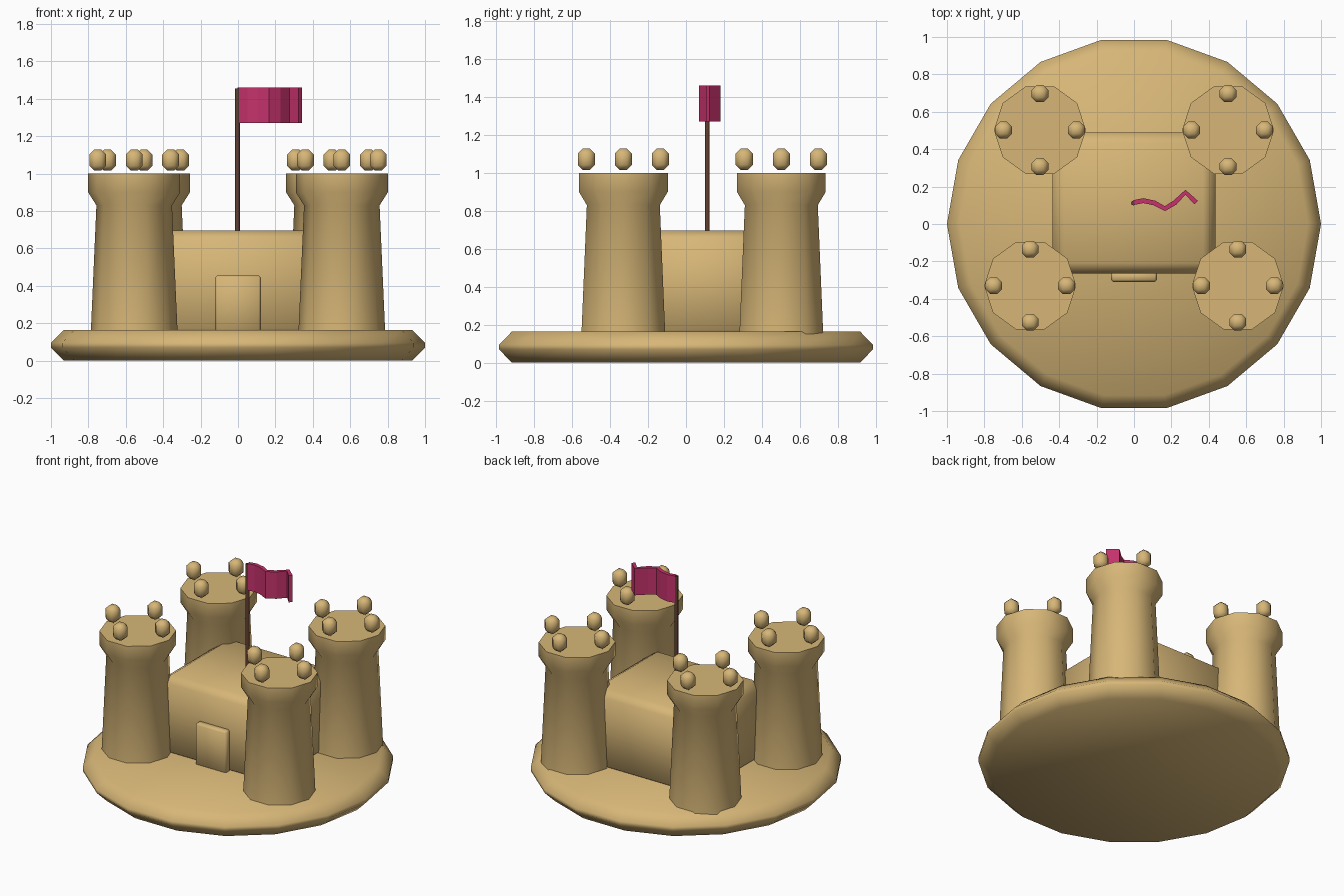
import bpy, bmesh, math
from mathutils import Vector

if "Cube" in bpy.data.objects:
    bpy.data.objects.remove(bpy.data.objects["Cube"])


def material(name, colour):
    m = bpy.data.materials.new(name)
    m.diffuse_color = (*colour, 1)
    m.use_nodes = True
    m.node_tree.nodes["Principled BSDF"].inputs["Base Color"].default_value = m.diffuse_color
    return m


SAND = material("sand", (0.68, 0.47, 0.185))
WOOD = material("dark wood", (0.12, 0.05, 0.03))
PINK = material("flag pink", (0.56, 0.032, 0.15))


def finish(bm, name, mat, smooth=50):
    bmesh.ops.recalc_face_normals(bm, faces=bm.faces[:])
    mesh = bpy.data.meshes.new(name)
    bm.to_mesh(mesh)
    bm.free()
    mesh.materials.append(mat)
    ob = bpy.data.objects.new(name, mesh)
    bpy.context.collection.objects.link(ob)
    if smooth:
        bpy.ops.object.select_all(action='DESELECT')
        ob.select_set(True)
        bpy.context.view_layer.objects.active = ob
        bpy.ops.object.shade_smooth_by_angle(angle=math.radians(smooth))
    return ob


def turned(name, profile, sides, centre, mat):
    """Stack of rings from (radius, z) pairs, capped at both ends."""
    bm = bmesh.new()
    rings = []
    for r, z in profile:
        rings.append([bm.verts.new((centre[0] + r * math.cos(math.tau * i / sides),
                                    centre[1] + r * math.sin(math.tau * i / sides), z))
                      for i in range(sides)])
    for a, b in zip(rings, rings[1:]):
        for i in range(sides):
            j = (i + 1) % sides
            bm.faces.new((a[i], a[j], b[j], b[i]))
    bm.faces.new(rings[0])
    bm.faces.new(rings[-1])
    return finish(bm, name, mat)


def soft_box(name, low, high, bevel, mat, relative=False):
    """Box with chamfered edges; a relative chamfer stretches with the box."""
    low, high = Vector(low), Vector(high)
    size, mid = high - low, (low + high) / 2
    bm = bmesh.new()
    bmesh.ops.create_cube(bm, size=1)
    if not relative:
        bmesh.ops.scale(bm, vec=size, verts=bm.verts[:])
    bmesh.ops.bevel(bm, geom=bm.edges[:], offset=bevel, segments=1,
                    profile=0.5, affect='EDGES')
    if relative:
        bmesh.ops.scale(bm, vec=size, verts=bm.verts[:])
    bmesh.ops.translate(bm, vec=mid, verts=bm.verts[:])
    return finish(bm, name, mat)


# Round sand base
turned("base", [(0.93, 0), (1, 0.07), (1, 0.095), (0.93, 0.165)], 18, (0, 0), SAND)

# Central keep and door
soft_box("keep", (-0.435, -0.265, 0.13), (0.435, 0.49, 0.695), 0.075, SAND, True)
soft_box("door", (-0.122, -0.31, 0.155), (0.122, -0.255, 0.455), 0.012, SAND)

# Four towers, each with four crown blocks
for side in (-1, 1):
    for place, x, y in (("front", 0.555, -0.33), ("back", 0.503, 0.502)):
        label = place + ("_left" if side < 0 else "_right")
        cx = side * x
        turned(label + "_tower", [(0.232, 0.15), (0.202, 0.83), (0.246, 0.90), (0.246, 1.0)],
               10, (cx, y), SAND)
        for k in range(4):
            bx = cx + 0.195 * math.cos(k * math.pi / 2)
            by = y + 0.195 * math.sin(k * math.pi / 2)
            soft_box(f"{label}_crown_block_{k + 1}", (bx - 0.045, by - 0.045, 1.016),
                     (bx + 0.045, by + 0.045, 1.128), 0.026, SAND)

# Flag pole
turned("flag_pole", [(0.013, 0.66), (0.013, 1.455)], 8, (-0.003, 0.112), WOOD)

# Wavy flag: thick strip following a zigzag path
path = [(0, 0.115), (0.05, 0.125), (0.11, 0.112), (0.165, 0.082),
        (0.22, 0.115), (0.275, 0.17), (0.332, 0.115)]
bm = bmesh.new()
sections = []
for i, p in enumerate(path):
    a, b = Vector(path[max(i - 1, 0)]), Vector(path[min(i + 1, len(path) - 1)])
    d = (b - a).normalized()
    n = Vector((-d.y, d.x)) * 0.013
    p = Vector(p)
    sections.append([bm.verts.new((q.x, q.y, z)) for q, z in
                     ((p - n, 1.27), (p + n, 1.27), (p + n, 1.46), (p - n, 1.46))])
for a, b in zip(sections, sections[1:]):
    for i in range(4):
        j = (i + 1) % 4
        bm.faces.new((a[i], a[j], b[j], b[i]))
bm.faces.new(sections[0])
bm.faces.new(sections[-1])
finish(bm, "flag", PINK, smooth=0)
